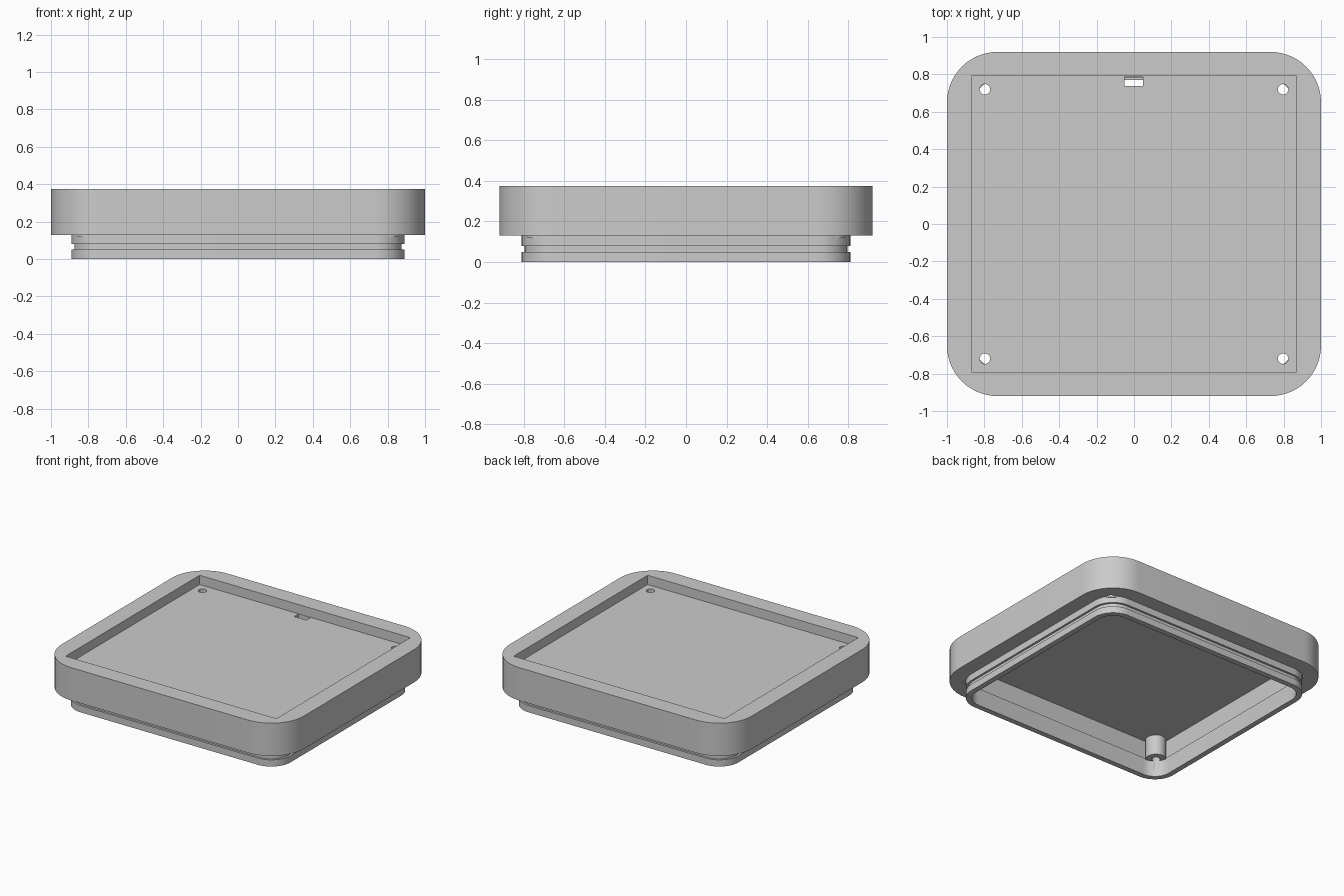
import bpy, bmesh, math

cube = bpy.data.objects.get("Cube")
if cube:
    bpy.data.objects.remove(cube, do_unlink=True)

grey = bpy.data.materials.new("light grey plastic")
grey.use_nodes = True
COLOUR = (0.6, 0.6, 0.6, 1)
grey.diffuse_color = COLOUR
grey.node_tree.nodes["Principled BSDF"].inputs["Base Color"].default_value = COLOUR


def rounded_rect(hx, hy, r, steps=14):
    """Outline points of a rounded rectangle, counter-clockwise."""
    pts = []
    for i, (sx, sy) in enumerate([(1, 1), (-1, 1), (-1, -1), (1, -1)]):
        for k in range(steps + 1):
            a = (i + k / steps) * math.pi / 2
            pts.append((sx * (hx - r) + r * math.cos(a), sy * (hy - r) + r * math.sin(a)))
    return pts


def stack(name, layers):
    """Closed solid skinned through (half x, half y, radius, z) outlines."""
    bm = bmesh.new()
    rings = [[bm.verts.new((x, y, z)) for x, y in rounded_rect(hx, hy, r)]
             for hx, hy, r, z in layers]
    for low, high in zip(rings, rings[1:]):
        for i in range(len(low)):
            j = (i + 1) % len(low)
            bm.faces.new((low[i], low[j], high[j], high[i]))
    bm.faces.new(rings[0][::-1])
    bm.faces.new(rings[-1])
    return finish(name, bm)


def finish(name, bm):
    bmesh.ops.recalc_face_normals(bm, faces=bm.faces[:])
    mesh = bpy.data.meshes.new(name)
    bm.to_mesh(mesh)
    bm.free()
    mesh.materials.append(grey)
    ob = bpy.data.objects.new(name, mesh)
    bpy.context.collection.objects.link(ob)
    return ob


def box(name, x0, x1, y0, y1, z0, z1):
    bm = bmesh.new()
    bmesh.ops.create_cube(bm, size=1)
    for v in bm.verts:
        v.co = (x1 if v.co.x > 0 else x0, y1 if v.co.y > 0 else y0, z1 if v.co.z > 0 else z0)
    return finish(name, bm)


def cylinder(name, x, y, r, z0, z1):
    bm = bmesh.new()
    bmesh.ops.create_cone(bm, cap_ends=True, segments=32, radius1=r, radius2=r, depth=z1 - z0)
    bmesh.ops.translate(bm, verts=bm.verts, vec=(x, y, (z0 + z1) / 2))
    return finish(name, bm)


def combine(target, tool, operation):
    """Apply a boolean and drop the tool."""
    tool.hide_render = True
    mod = target.modifiers.new("cut", 'BOOLEAN')
    mod.operation = operation
    mod.solver = 'EXACT'
    mod.object = tool
    bpy.context.view_layer.objects.active = target
    bpy.ops.object.modifier_apply(modifier=mod.name)
    bpy.data.objects.remove(tool, do_unlink=True)


TOP, SHOULDER, FLOOR, CEILING = 0.375, 0.13, 0.306, 0.27

# Lid body: plug lip with a seal groove, then the wide rim
lip = (0.89, 0.81, 0.16)
groove = (0.875, 0.795, 0.145)
rim = (1.0, 0.92, 0.27)
lid = stack("lid_body", [(*lip, 0), (*lip, 0.05), (*groove, 0.05), (*groove, 0.08),
                         (*lip, 0.08), (*lip, SHOULDER), (*rim, SHOULDER), (*rim, TOP)])

# Top recess, lip opening and the square cavity above it
combine(lid, box("recess_cutter", -0.87, 0.87, -0.79, 0.79, FLOOR, TOP + 0.1), 'DIFFERENCE')
combine(lid, stack("lip_cutter", [(0.85, 0.77, 0.12, -0.1), (0.85, 0.77, 0.12, 0.2)]), 'DIFFERENCE')
combine(lid, box("cavity_cutter", -0.86, 0.86, -0.78, 0.78, SHOULDER, CEILING), 'DIFFERENCE')

# Screw bosses in the corners, each with a through hole
corners = [(sx * 0.797, sy * 0.72) for sx in (-1, 1) for sy in (-1, 1)]
for x, y in corners:
    combine(lid, cylinder("boss", x, y, 0.07, 0.12, 0.29), 'UNION')
for x, y in corners:
    combine(lid, cylinder("hole_cutter", x, y, 0.028, 0.05, TOP + 0.1), 'DIFFERENCE')

# Cable slot at the back edge
combine(lid, box("slot_cutter", -0.052, 0.048, 0.738, 0.787, 0.2, TOP + 0.1), 'DIFFERENCE')

bpy.ops.object.select_all(action='DESELECT')
lid.select_set(True)
bpy.context.view_layer.objects.active = lid
bpy.ops.object.shade_smooth_by_angle(angle=math.radians(30))
